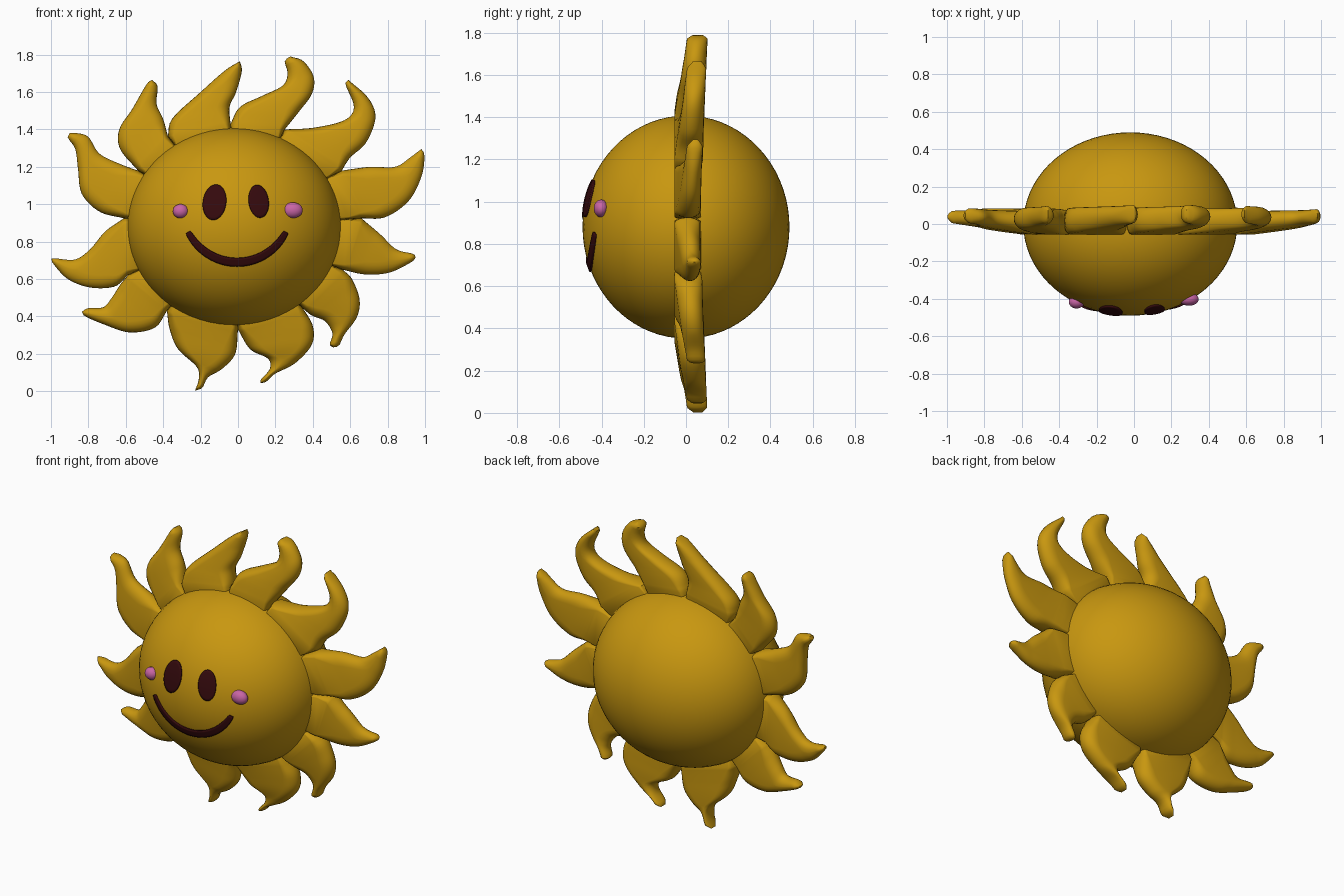
import bpy, bmesh, math
from mathutils import Vector

cube = bpy.data.objects.get("Cube")
if cube:
    bpy.data.objects.remove(cube)

CENTRE = Vector((-0.02, 0, 0.88))
RADII = Vector((0.572, 0.49, 0.528))


def material(name, colour):
    m = bpy.data.materials.new(name)
    m.use_nodes = True
    m.diffuse_color = (*colour, 1)
    bsdf = next(n for n in m.node_tree.nodes if n.type == 'BSDF_PRINCIPLED')
    bsdf.inputs["Base Color"].default_value = (*colour, 1)
    bsdf.inputs["Roughness"].default_value = 0.6
    return m


gold = material("golden yellow", (0.58, 0.31, 0.005))
dark = material("dark maroon", (0.035, 0.003, 0.004))
pink = material("blush pink", (0.58, 0.13, 0.38))


def finish(name, bm, mat, angle=45):
    mesh = bpy.data.meshes.new(name)
    bm.to_mesh(mesh)
    bm.free()
    obj = bpy.data.objects.new(name, mesh)
    bpy.context.collection.objects.link(obj)
    mesh.materials.append(mat)
    bpy.ops.object.select_all(action='DESELECT')
    bpy.context.view_layer.objects.active = obj
    obj.select_set(True)
    bpy.ops.object.shade_smooth_by_angle(angle=math.radians(angle))
    return obj


def ellipsoid(name, centre, radii, mat, segments):
    bm = bmesh.new()
    bmesh.ops.create_uvsphere(bm, u_segments=segments, v_segments=segments // 2, radius=1)
    bmesh.ops.scale(bm, vec=radii, verts=bm.verts)
    bmesh.ops.translate(bm, vec=centre, verts=bm.verts)
    return finish(name, bm, mat)


def front_y(x, z):
    k = 1 - ((x - CENTRE.x) / RADII.x) ** 2 - ((z - CENTRE.z) / RADII.z) ** 2
    return -RADII.y * math.sqrt(max(k, 0))


# ---- Curly rays: each is lofted between two smooth side lines ----
def smooth_line(points, count):
    """Spline through the points, resampled evenly by length."""
    p = [Vector(q) for q in points]
    p = [2 * p[0] - p[1]] + p + [2 * p[-1] - p[-2]]
    dense = []
    for a, b, c, d in zip(p, p[1:], p[2:], p[3:]):
        for k in range(12):
            t = k / 12
            dense.append(0.5 * (2 * b + (c - a) * t + (2 * a - 5 * b + 4 * c - d) * t * t
                                + (3 * b - a - 3 * c + d) * t ** 3))
    dense.append(p[-2])
    lengths = [0]
    for a, b in zip(dense, dense[1:]):
        lengths.append(lengths[-1] + (b - a).length)
    result, j = [], 0
    for k in range(count):
        want = lengths[-1] * k / (count - 1)
        while j < len(dense) - 2 and lengths[j + 1] < want:
            j += 1
        span = lengths[j + 1] - lengths[j] or 1
        result.append(dense[j].lerp(dense[j + 1], (want - lengths[j]) / span))
    return result


def ring(bm, left, right, front, back, radius):
    """Flat cross-section with rounded rims."""
    width = (right - left).length
    radius = min(radius, 0.48 * width)
    half = []
    for k in range(6):
        a = math.pi / 2 * k / 5
        half.append((radius * (1 - math.cos(a)), math.sin(a)))
    across = half + [(width - d, h) for d, h in reversed(half)]
    mid = (front + back) / 2
    path = [(d, mid + (front - mid) * h) for d, h in across]
    path += [(d, mid + (back - mid) * h) for d, h in reversed(across[1:-1])]
    verts = []
    for d, y in path:
        q = left.lerp(right, d / width if width > 1e-6 else 0)
        verts.append(bm.verts.new((q.x, y, q.y)))
    return verts


def ray(name, left, tip, right, count=26):
    sides = (smooth_line(left + [tip], count), smooth_line(right + [tip], count))
    hub = Vector((CENTRE.x, CENTRE.z))
    bm = bmesh.new()
    rings = []
    # root sections buried in the body
    for s in (0.7, 0.9):
        l, r = (hub.lerp(side[0], s) for side in sides)
        rings.append(ring(bm, l, r, -0.055, 0.07, 0.012))
    for k, (l, r) in enumerate(zip(*sides)):
        t = k / (count - 1)
        z = (l.y + r.y) / 2
        front = -0.055 + 0.065 * t
        back = 0.062 + 0.045 * abs(z - 0.88)
        if k >= count - 2:
            shrink = 0.012 * (k - count + 3)
            front, back = front + shrink, back - shrink
        rings.append(ring(bm, l, r, front, back, 0.03 + 0.04 * min(1, 4 * t)))
    n = len(rings[0])
    for a, b in zip(rings, rings[1:]):
        for i in range(n):
            bm.faces.new((a[i], a[(i + 1) % n], b[(i + 1) % n], b[i]))
    bm.faces.new(rings[0])
    bmesh.ops.remove_doubles(bm, verts=bm.verts, dist=0.0005)
    bmesh.ops.recalc_face_normals(bm, faces=bm.faces)
    finish(name, bm, gold, 50)


ray("ray_top", [(-.375, 1.365), (-.35, 1.46), (-.2, 1.6), (-.07, 1.715)], (.01, 1.765),
    [(-.04, 1.43), (-.045, 1.52), (-.01, 1.6), (.02, 1.71)])
ray("ray_top_left", [(-.04, 1.43), (.01, 1.52), (.13, 1.58), (.24, 1.635), (.265, 1.7), (.25, 1.765)],
    (.28, 1.79), [(.25, 1.4), (.33, 1.5), (.395, 1.59), (.405, 1.68), (.35, 1.765)])
ray("ray_upper_left", [(.25, 1.4), (.41, 1.41), (.57, 1.45), (.62, 1.52), (.575, 1.64)],
    (.59, 1.665), [(.555, 1.18), (.6, 1.25), (.685, 1.33), (.735, 1.465), (.695, 1.57)])
ray("ray_left", [(.555, 1.18), (.705, 1.2), (.84, 1.2), (.92, 1.25)], (.98, 1.295),
    [(.66, .925), (.785, .93), (.91, 1.015), (.98, 1.145), (.997, 1.26)])
ray("ray_lower_left", [(.66, .925), (.76, .84), (.845, .76), (.935, .735)], (.95, .715),
    [(.56, .65), (.68, .625), (.81, .635), (.925, .69)])
ray("ray_bottom_left", [(.56, .65), (.61, .6), (.65, .49), (.635, .395), (.57, .305), (.54, .245)],
    (.51, .235), [(.35, .44), (.395, .405), (.465, .375), (.505, .31), (.49, .25)])
ray("ray_bottom_inner", [(.35, .44), (.4, .35), (.395, .25), (.305, .15), (.2, .095), (.15, .05)],
    (.12, .045), [(0, .33), (.065, .225), (.16, .175), (.17, .12), (.12, .06)])
ray("ray_bottom", [(0, .33), (-.015, .2), (-.085, .12), (-.16, .075), (-.19, .02)],
    (-.23, .003), [(-.38, .43), (-.365, .33), (-.32, .225), (-.22, .13), (-.21, .065)])
ray("ray_bottom_right", [(-.38, .43), (-.445, .34), (-.58, .315), (-.71, .355), (-.815, .4)],
    (-.835, .425), [(-.59, .62), (-.63, .57), (-.675, .5), (-.72, .45), (-.8, .445)])
ray("ray_lower_right", [(-.59, .62), (-.66, .56), (-.79, .555), (-.91, .6), (-.99, .685)],
    (-.998, .71), [(-.61, .925), (-.71, .855), (-.79, .76), (-.87, .705), (-.97, .71)])
ray("ray_right", [(-.61, .925), (-.74, .96), (-.835, 1.055), (-.855, 1.185), (-.87, 1.295), (-.91, 1.355)],
    (-.9, 1.38), [(-.535, 1.18), (-.63, 1.215), (-.74, 1.27), (-.8, 1.36), (-.86, 1.38)])
ray("ray_upper_right", [(-.535, 1.18), (-.63, 1.295), (-.635, 1.4), (-.565, 1.51), (-.49, 1.64)],
    (-.46, 1.665), [(-.375, 1.365), (-.4, 1.455), (-.435, 1.535), (-.43, 1.63)])

# ---- Round body ----
ellipsoid("body", CENTRE, RADII, gold, 72)


# ---- Face details: thin plates hugging the body ----
def plate(name, shape, nu, nv, mat):
    bm = bmesh.new()
    grid = []
    for i in range(nu + 1):
        row = []
        for j in range(nv + 1):
            x, z = shape(i / nu, j / nv)
            row.append(bm.verts.new((x, front_y(x, z) - 0.004, z)))
        grid.append(row)
    for a, b in zip(grid, grid[1:]):
        for j in range(nv):
            bm.faces.new((a[j], a[j + 1], b[j + 1], b[j]))
    bmesh.ops.remove_doubles(bm, verts=bm.verts, dist=0.0001)
    bm.normal_update()
    if sum(f.normal.y for f in bm.faces) > 0:
        bmesh.ops.reverse_faces(bm, faces=bm.faces)
    obj = finish(name, bm, mat)
    solid = obj.modifiers.new("thickness", 'SOLIDIFY')
    solid.thickness = 0.0095
    solid.offset = 0


def eye(name, cx, cz, rx, rz, tilt):
    def shape(u, v):
        a = math.tau * u
        x, z = rx * v * math.cos(a), rz * v * math.sin(a)
        return (cx + x * math.cos(tilt) + z * math.sin(tilt),
                cz - x * math.sin(tilt) + z * math.cos(tilt))
    plate(name, shape, 36, 6, dark)


def smile(u, v):
    s = 2 * u - 1
    a = s * 1.08
    half = 0.012 + 0.01 * math.sqrt(1 - s * s)
    k = 1 + (2 * v - 1) * half / 0.3
    return -0.005 + 0.296 * k * math.sin(a), 0.995 - 0.305 * k * math.cos(a)


eye("eye_right", -.125, 1.01, .062, .095, 0.15)
eye("eye_left", .11, 1.015, .053, .088, -0.15)
plate("mouth", smile, 48, 4, dark)

# ---- Cheeks ----
for name, x, z, rx, rz in (("cheek_right", -.307, .963, .042, .038),
                           ("cheek_left", .293, .968, .053, .042)):
    ellipsoid(name, (x, front_y(x, z), z), (rx, 0.035, rz), pink, 24)
